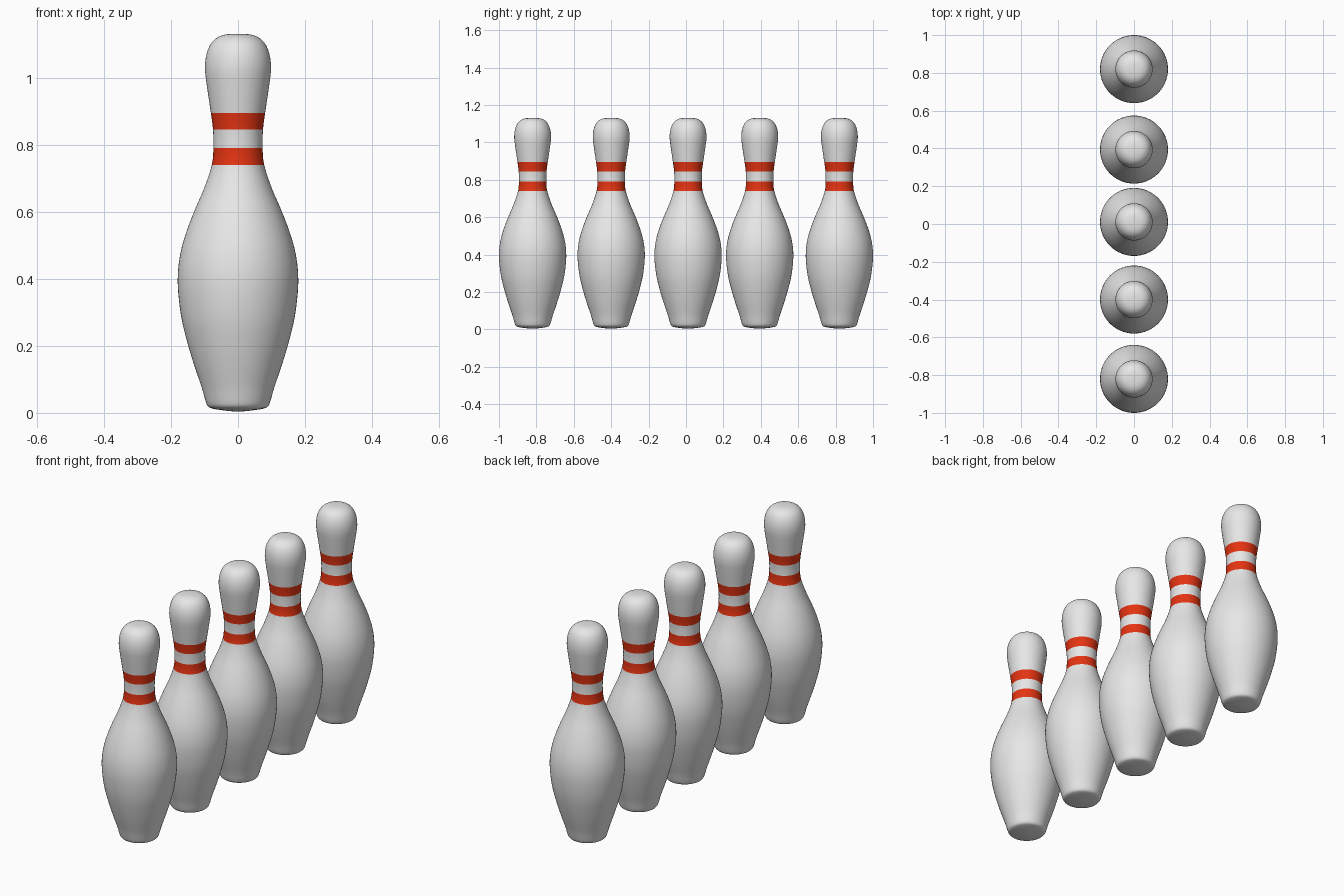
import bpy, bmesh, math
from mathutils import Vector

if "Cube" in bpy.data.objects:
    bpy.data.objects.remove(bpy.data.objects["Cube"])

SEGMENTS = 64
PIN_Y = [-0.82, -0.40, 0.011, 0.394, 0.82]
BANDS = [(0.74, 0.79), (0.845, 0.895)]

# Half profile of the pin as (radius, height), bottom to top
PROFILE = [
    (0.0, 0.004), (0.04, 0.007), (0.077, 0.013), (0.090, 0.020), (0.097, 0.036),
    (0.108, 0.075), (0.130, 0.14), (0.151, 0.21), (0.170, 0.29),
    (0.180, 0.39), (0.173, 0.47), (0.154, 0.54), (0.127, 0.61),
    (0.101, 0.67), (0.078, 0.74), (0.0735, 0.79), (0.0745, 0.845), (0.081, 0.895),
    (0.092, 0.97), (0.0985, 1.025), (0.094, 1.070), (0.079, 1.104),
    (0.056, 1.123), (0.028, 1.130), (0.0, 1.131),
]


def material(name, rgb):
    m = bpy.data.materials.new(name)
    m.diffuse_color = (*rgb, 1.0)
    m.use_nodes = True
    m.node_tree.nodes["Principled BSDF"].inputs["Base Color"].default_value = m.diffuse_color
    return m


def smooth_profile(points, steps=3):
    """Catmull-Rom curve through the profile points."""
    pts = [Vector(p) for p in points]
    first = Vector((-pts[1].x, pts[1].y))
    last = Vector((-pts[-2].x, pts[-2].y))
    pts = [first] + pts + [last]
    out = []
    for i in range(1, len(pts) - 2):
        a, b, c, d = pts[i - 1:i + 3]
        for s in range(steps):
            t = s / steps
            out.append(0.5 * (2 * b + (c - a) * t + (2 * a - 5 * b + 4 * c - d) * t ** 2
                              + (3 * b - a - 3 * c + d) * t ** 3))
    return out + [pts[-2]]


def pin_mesh():
    curve = smooth_profile(PROFILE)
    bm = bmesh.new()
    bottom = bm.verts.new((0, 0, curve[0].y))
    top = bm.verts.new((0, 0, curve[-1].y))
    rings = []
    for r, z in curve[1:-1]:
        rings.append([bm.verts.new((r * math.cos(2 * math.pi * k / SEGMENTS),
                                    r * math.sin(2 * math.pi * k / SEGMENTS), z))
                      for k in range(SEGMENTS)])
    for k in range(SEGMENTS):
        n = (k + 1) % SEGMENTS
        bm.faces.new((bottom, rings[0][n], rings[0][k]))
        bm.faces.new((top, rings[-1][k], rings[-1][n]))
        for lo, hi in zip(rings, rings[1:]):
            bm.faces.new((lo[k], lo[n], hi[n], hi[k]))
    # Red neck bands by height
    for f in bm.faces:
        f.smooth = True
        z = f.calc_center_median().z
        f.material_index = int(any(a < z < b for a, b in BANDS))
    mesh = bpy.data.meshes.new("bowling_pin")
    bm.to_mesh(mesh)
    bm.free()
    return mesh


mesh = pin_mesh()
mesh.materials.append(material("white", (0.8, 0.8, 0.8)))
mesh.materials.append(material("red", (0.78, 0.034, 0.006)))

# Row of five pins
for i, y in enumerate(PIN_Y):
    pin = bpy.data.objects.new(f"bowling_pin_{i + 1}", mesh)
    pin.location.y = y
    bpy.context.collection.objects.link(pin)
